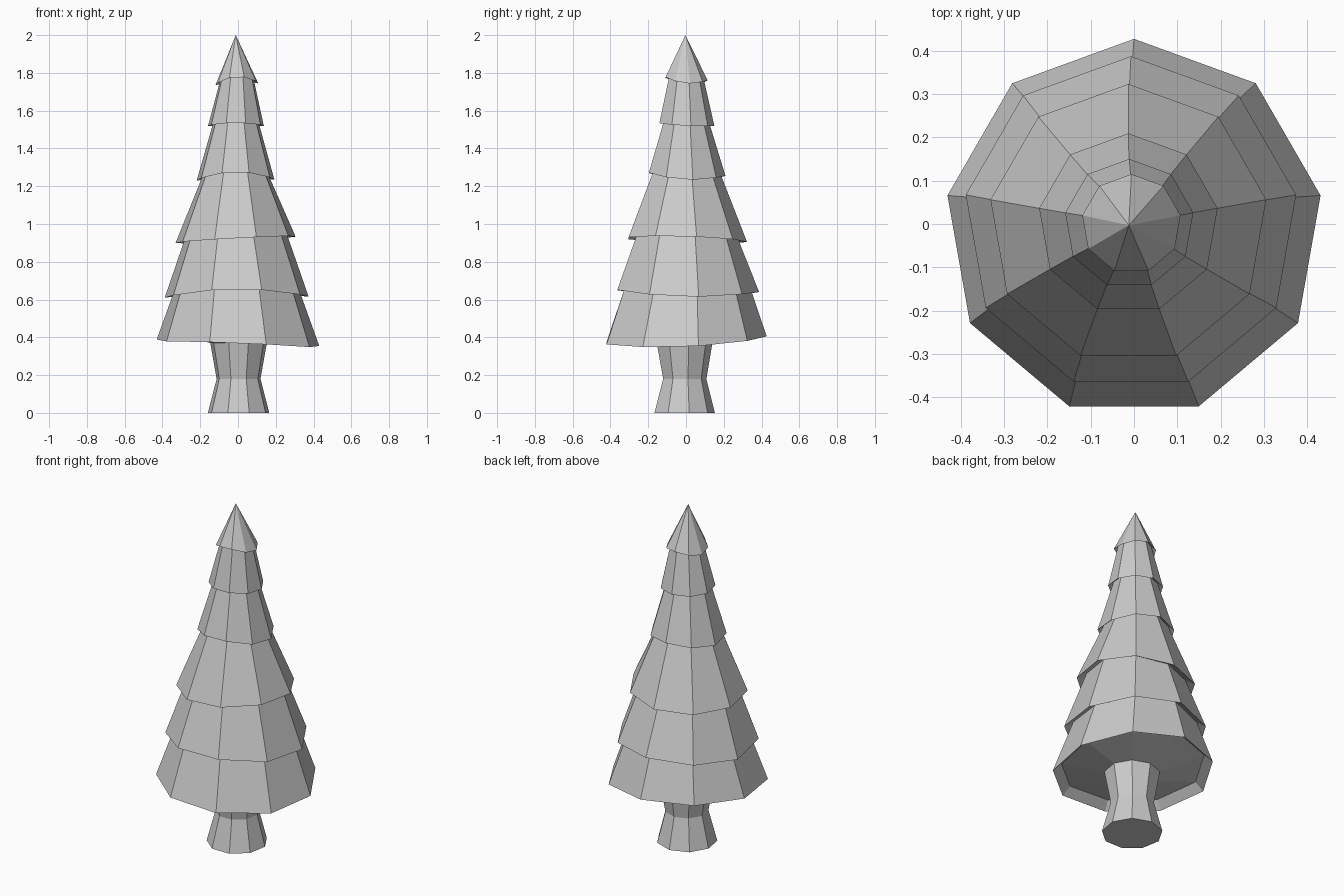
import bpy, bmesh
from math import cos, sin, radians

if "Cube" in bpy.data.objects:
    bpy.data.objects.remove(bpy.data.objects["Cube"])

SIDES = 9


def ring(bm, r, heights, cx, cy):
    """Nine-sided ring whose height varies between front, right, back, left."""
    f, rt, b, l = heights
    mid, saddle = (f + rt + b + l) / 4, (rt + l - f - b) / 4
    verts = []
    for i in range(SIDES):
        a = radians(90 + 360 / SIDES * i)
        z = mid + (rt - l) / 2 * cos(a) + (b - f) / 2 * sin(a) + saddle * cos(2 * a)
        verts.append(bm.verts.new((cx + r * cos(a), cy + r * sin(a), z)))
    return verts


def loft(name, rings, apex=None, base=False):
    """Skin a stack of rings, optionally capped below or closed to a point."""
    bm = bmesh.new()
    loops = [ring(bm, *args) for args in rings]
    for lo, hi in zip(loops, loops[1:]):
        for i in range(SIDES):
            j = (i + 1) % SIDES
            bm.faces.new((lo[i], lo[j], hi[j], hi[i]))
    if base:
        bm.faces.new(loops[0][::-1])
    if apex:
        tip = bm.verts.new(apex)
        for i in range(SIDES):
            bm.faces.new((loops[-1][i], loops[-1][(i + 1) % SIDES], tip))
    mesh = bpy.data.meshes.new(name)
    bm.to_mesh(mesh)
    bm.free()
    obj = bpy.data.objects.new(name, mesh)
    bpy.context.collection.objects.link(obj)
    return obj


def level(z):
    return (z,) * 4


# Trunk: flared foot, narrow waist, flared top
trunk_top = (0.152, level(0.37), 0.003, -0.012)
loft("trunk", [(0.165, level(0), 0.003, -0.012),
               (0.118, level(0.18), 0.003, -0.01),
               trunk_top], base=True)

# Branch tiers: rim radius, rim heights (front, right, back, left), centre,
# radius of the inner ring tucked under the rim, and how far that ring is raised
tiers = [
    (0.437, (0.37, 0.35, 0.405, 0.385), 0.0, -0.01, 0.39, 0.045),
    (0.387, (0.655, 0.615, 0.64, 0.61), -0.007, 0.0, 0.338, 0.03),
    (0.323, (0.925, 0.935, 0.905, 0.90), -0.013, 0.0, 0.27, 0.03),
    (0.209, (1.275, 1.235, 1.255, 1.23), -0.013, 0.0, 0.175, 0.03),
    (0.15, (1.535, 1.52, 1.52, 1.52), -0.011, 0.0, 0.12, 0.025),
    (0.115, (1.78, 1.745, 1.76, 1.735), -0.006, 0.0, 0.09, 0.025),
]

# Foliage: one stepped skin from the trunk top to the tip
rings = [trunk_top]
for r, heights, cx, cy, inner, lift in tiers:
    rings.append((inner, tuple(h + lift for h in heights), cx, cy))
    rings.append((r, heights, cx, cy))
loft("foliage", rings, apex=(-0.012, -0.003, 2.0))
